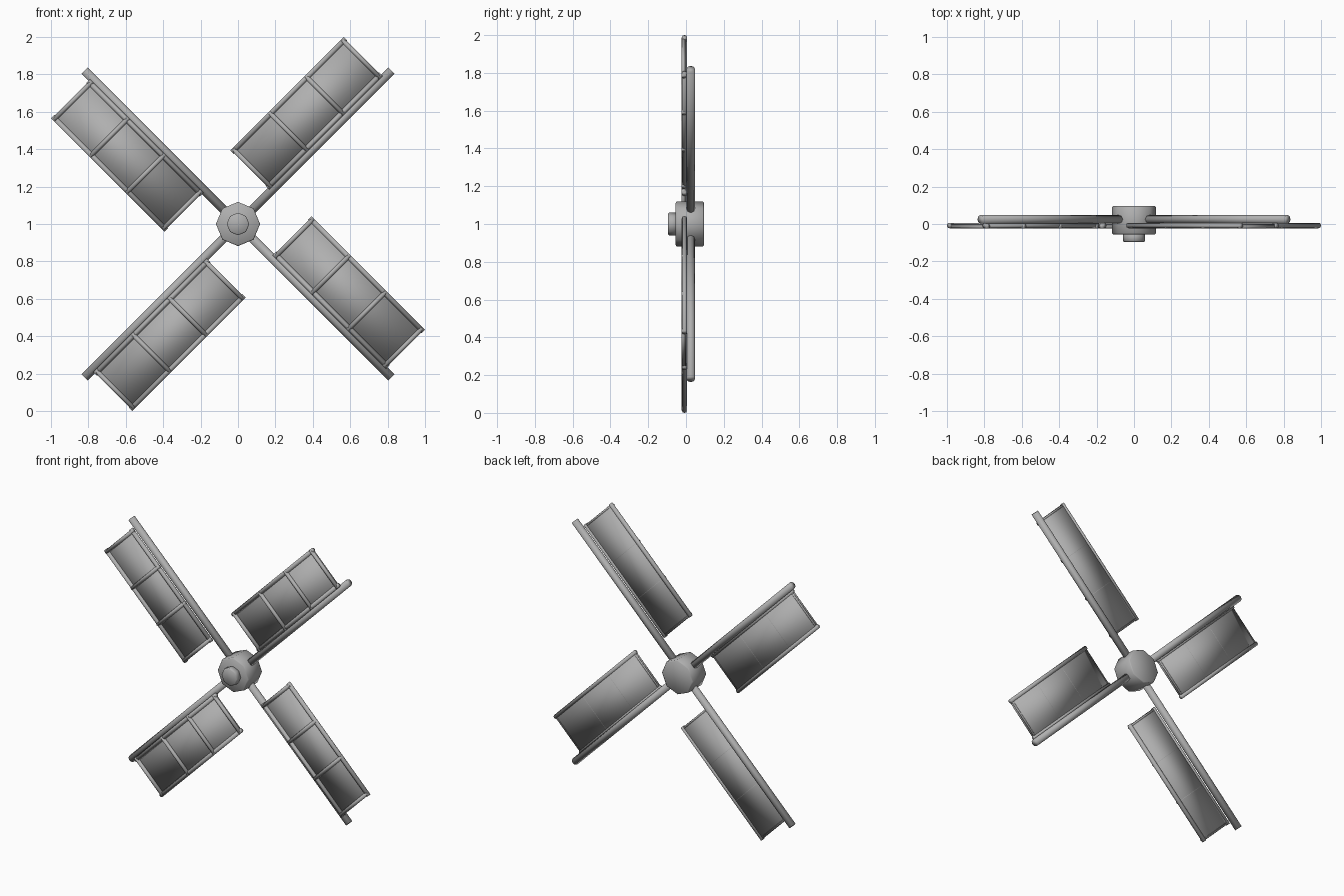
import bpy, math
from mathutils import Matrix, Vector

cube = bpy.data.objects.get("Cube")
if cube:
    bpy.data.objects.remove(cube, do_unlink=True)

grey = bpy.data.materials.new("light_grey")
grey.use_nodes = True
GREY = (0.43, 0.43, 0.43, 1)
grey.diffuse_color = GREY
grey.node_tree.nodes["Principled BSDF"].inputs["Base Color"].default_value = GREY

CENTRE = Matrix.Translation((0, 0, 1))


def finish(name, placement, bevel=0):
    ob = bpy.context.object
    ob.name = name
    ob.data.materials.append(grey)
    ob.data.transform(placement)
    if bevel:
        mod = ob.modifiers.new("soft_edges", "BEVEL")
        mod.width, mod.segments = bevel, 1
        mod.limit_method, mod.angle_limit = "ANGLE", math.radians(60)
    bpy.ops.object.shade_smooth()


def rod(name, a, b, radius, frame, bevel=0):
    """Eight-sided rod between two points of a local frame."""
    a, b = Vector(a), Vector(b)
    bpy.ops.mesh.primitive_cylinder_add(vertices=8, radius=radius, depth=(b - a).length)
    turn = (b - a).to_track_quat("Z", "Y").to_matrix().to_4x4()
    finish(name, frame @ Matrix.Translation((a + b) / 2) @ turn, bevel)


def panel(name, low, high, frame):
    """Thin box between two opposite corners of a local frame."""
    low, high = Vector(low), Vector(high)
    bpy.ops.mesh.primitive_cube_add(size=1)
    size = Matrix.Diagonal((*(high - low), 1))
    finish(name, frame @ Matrix.Translation((low + high) / 2) @ size)


# Hub drum and its small front cap
rod("hub", (0, 0.095, 0), (0, -0.055, 0), 0.118, CENTRE, 0.006)
rod("hub_cap", (0, -0.05, 0), (0, -0.095, 0), 0.06, CENTRE, 0.005)

# Four blades: local x runs outward, local z across the sail
INNER, OUTER = 0.265, 1.09
for i in range(4):
    blade = CENTRE @ Matrix.Rotation(-math.radians(45 + 90 * i), 4, "Y")
    n = i + 1
    rod(f"spar_{n}", (0.05, 0.025, 0), (1.16, 0.025, 0), 0.0235, blade)
    # Long rails, with the cloth held between them
    for side, z in (("inner", 0.026), ("outer", 0.294)):
        rod(f"sail_{side}_rail_{n}", (INNER - 0.016, -0.008, z),
            (OUTER + 0.016, -0.008, z), 0.014, blade)
    panel(f"sail_cloth_{n}", (INNER - 0.011, -0.006, 0.026), (OUTER + 0.011, 0, 0.294), blade)
    # Crossbars on the front of the cloth
    for k in range(4):
        x = INNER + (OUTER - INNER) * k / 3
        rod(f"sail_crossbar_{n}_{k + 1}", (x, -0.012, 0.012), (x, -0.012, 0.302), 0.0125, blade)
